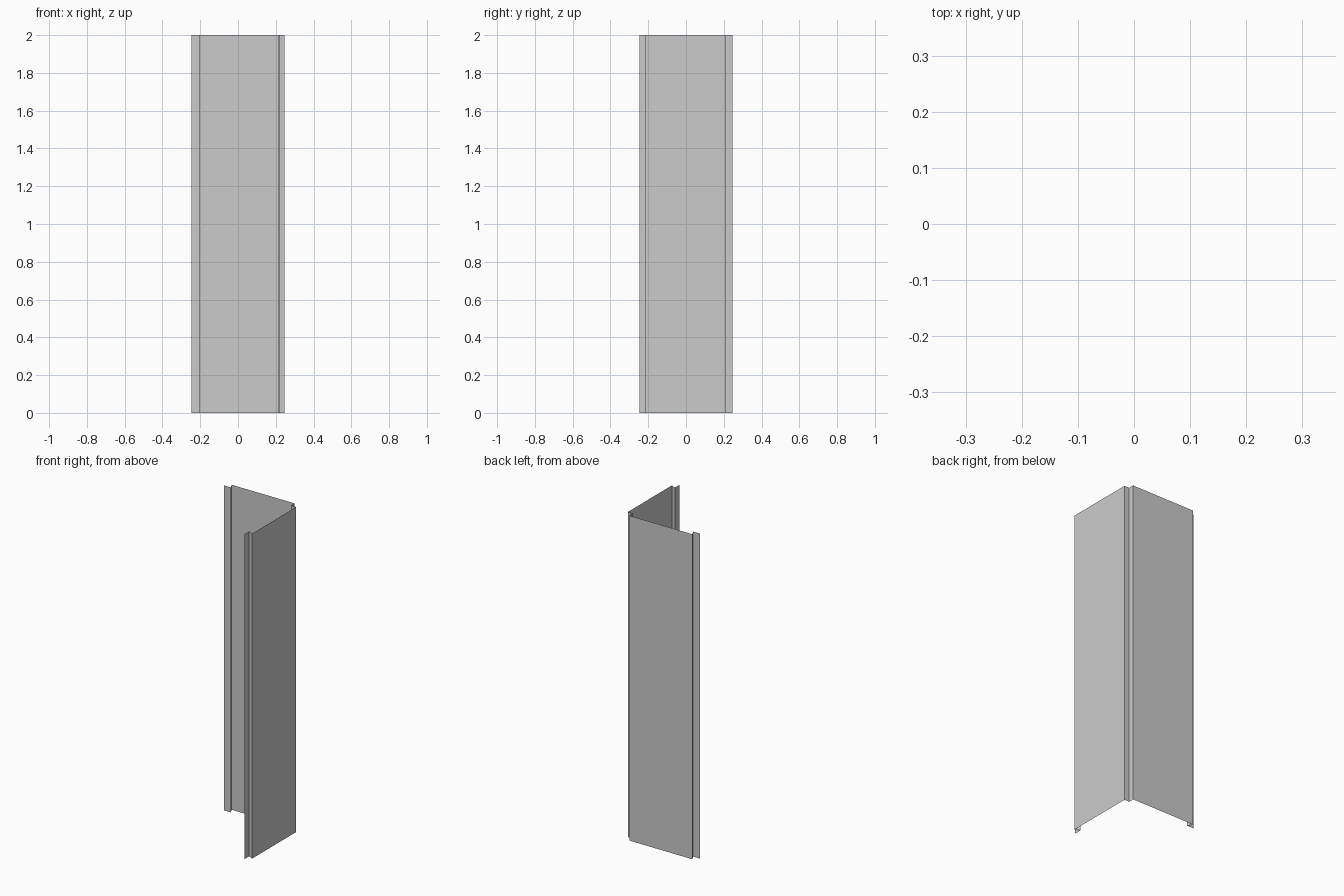
import bpy
import bmesh

if "Cube" in bpy.data.objects:
    bpy.data.objects.remove(bpy.data.objects["Cube"])

HEIGHT = 2.0
OUT = 0.247      # outer wall plane
NOTCH = 0.213    # recessed corner
LIP = 0.216      # plane of the folded-in edge lip

# Half of the folded sheet profile: lip end, undercut fold, back wall, inverted corner
half = [(-OUT, LIP), (-0.2, LIP), (-0.217, OUT), (NOTCH, OUT)]
# Mirror across the x = y diagonal to get the right-hand wall
profile = half + [(NOTCH, NOTCH)] + [(y, x) for x, y in reversed(half)]

# Sheet-metal corner trim, extruded upward
bm = bmesh.new()
verts = [bm.verts.new((x, y, 0)) for x, y in profile]
edges = [bm.edges.new(pair) for pair in zip(verts, verts[1:])]
result = bmesh.ops.extrude_edge_only(bm, edges=edges)
top = [v for v in result["geom"] if isinstance(v, bmesh.types.BMVert)]
bmesh.ops.translate(bm, verts=top, vec=(0, 0, HEIGHT))
bmesh.ops.recalc_face_normals(bm, faces=bm.faces)

mesh = bpy.data.meshes.new("corner_trim")
bm.to_mesh(mesh)
bm.free()
trim = bpy.data.objects.new("corner_trim", mesh)
bpy.context.collection.objects.link(trim)
